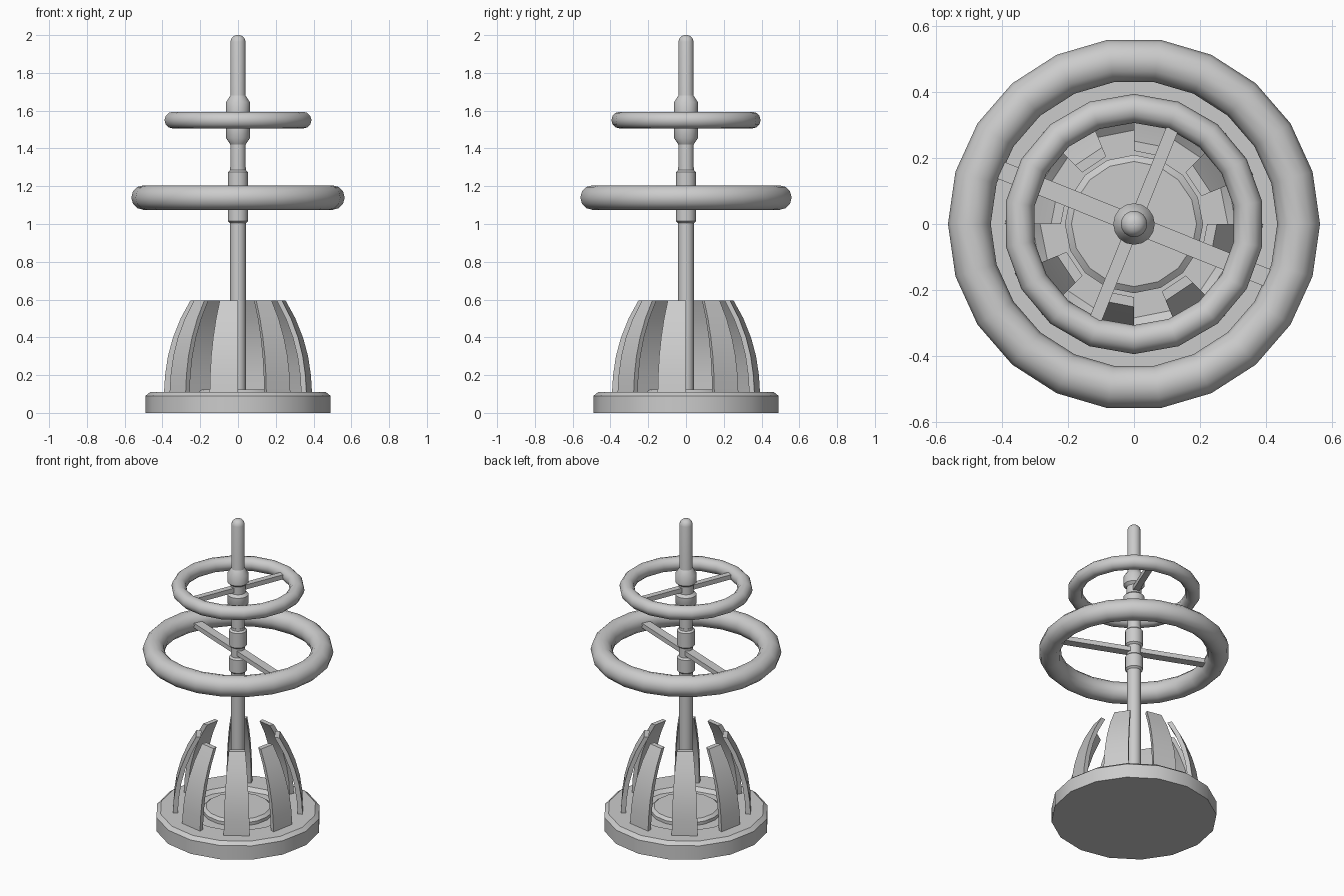
import bpy, bmesh, math

if "Cube" in bpy.data.objects:
    bpy.data.objects.remove(bpy.data.objects["Cube"])


def finish(name, verts, faces, angle=35):
    mesh = bpy.data.meshes.new(name)
    mesh.from_pydata(verts, [], faces)
    bm = bmesh.new()
    bm.from_mesh(mesh)
    bmesh.ops.remove_doubles(bm, verts=bm.verts, dist=1e-5)
    bmesh.ops.recalc_face_normals(bm, faces=bm.faces)
    bm.to_mesh(mesh)
    bm.free()
    ob = bpy.data.objects.new(name, mesh)
    bpy.context.collection.objects.link(ob)
    bpy.ops.object.select_all(action='DESELECT')
    ob.select_set(True)
    bpy.context.view_layer.objects.active = ob
    bpy.ops.object.shade_smooth_by_angle(angle=math.radians(angle))
    return ob


def lathe(name, profile, sides):
    """Spin (radius, z) points about z and cap both ends."""
    verts, faces = [], []
    for r, z in profile:
        for i in range(sides):
            a = 2 * math.pi * i / sides
            verts.append((r * math.cos(a), r * math.sin(a), z))
    for j in range(len(profile) - 1):
        for i in range(sides):
            k = (i + 1) % sides
            faces.append((j * sides + i, j * sides + k, (j + 1) * sides + k, (j + 1) * sides + i))
    faces.append(tuple(range(sides)))
    faces.append(tuple(range((len(profile) - 1) * sides, len(profile) * sides)))
    return finish(name, verts, faces)


def ring(name, major, minor, z, sides, turn=0):
    bpy.ops.mesh.primitive_torus_add(major_radius=major, minor_radius=minor, major_segments=sides,
                                     minor_segments=12, location=(0, 0, z), rotation=(0, 0, turn))
    ob = bpy.context.object
    ob.name = name
    bpy.ops.object.shade_smooth_by_angle(angle=math.radians(35))


def bar(name, length, width, height, z, degrees):
    bpy.ops.mesh.primitive_cube_add(size=1, location=(0, 0, z), rotation=(0, 0, math.radians(degrees)))
    bpy.context.object.name = name
    bpy.context.object.scale = (length, width, height)


# Base with a shallow trough and raised centre disc
lathe("base", [(0.49, 0), (0.49, 0.09), (0.465, 0.11), (0.31, 0.11), (0.285, 0.09),
               (0.21, 0.09), (0.21, 0.11), (0.19, 0.125)], 16)

# Curved petals: alternate segments of a sixteen-sided dome
outer = [(0.392, 0.105), (0.386, 0.2), (0.371, 0.3), (0.344, 0.4), (0.304, 0.5), (0.252, 0.595)]
inner = [(r - 0.03, z) for r, z in outer]
n = len(outer)
for p in range(8):
    verts = []
    for a in (math.radians(45 * p + 22.5), math.radians(45 * p + 45)):
        verts += [(r * math.cos(a), r * math.sin(a), z) for r, z in outer + inner]
    m = 2 * n
    faces = []
    for i in range(n - 1):
        faces += [(i, i + 1, i + 1 + m, i + m),
                  (n + i, n + i + 1, n + i + 1 + m, n + i + m),
                  (i, i + 1, n + i + 1, n + i),
                  (m + i, m + i + 1, m + n + i + 1, m + n + i)]
    faces += [(0, n, n + m, m), (n - 1, m - 1, m - 1 + m, n - 1 + m)]
    finish(f"petal_{p + 1}", verts, faces)

# Central rod with a rounded tip
lathe("rod", [(0.042, 0.1), (0.042, 1.3), (0.04, 1.3), (0.04, 1.965), (0.035, 1.983),
              (0.022, 1.996), (0.008, 2.0)], 16)

# Split collars, narrow in the middle where the spokes pass
lathe("lower_collar", [(0.042, 1.005), (0.053, 1.015), (0.053, 1.1), (0.042, 1.11), (0.042, 1.17),
                       (0.053, 1.18), (0.053, 1.275), (0.042, 1.285)], 16)
lathe("upper_collar", [(0.04, 1.42), (0.063, 1.455), (0.063, 1.51), (0.045, 1.525), (0.045, 1.575),
                       (0.063, 1.59), (0.063, 1.645), (0.04, 1.68)], 16)

# Rings and their cross spokes
ring("large_ring", 0.5, 0.065, 1.14, 22)
ring("small_ring", 0.351, 0.044, 1.55, 18, math.pi / 2)
bar("large_ring_spoke", 0.94, 0.055, 0.03, 1.14, -22)
bar("small_ring_spoke", 0.68, 0.038, 0.03, 1.55, 68)
